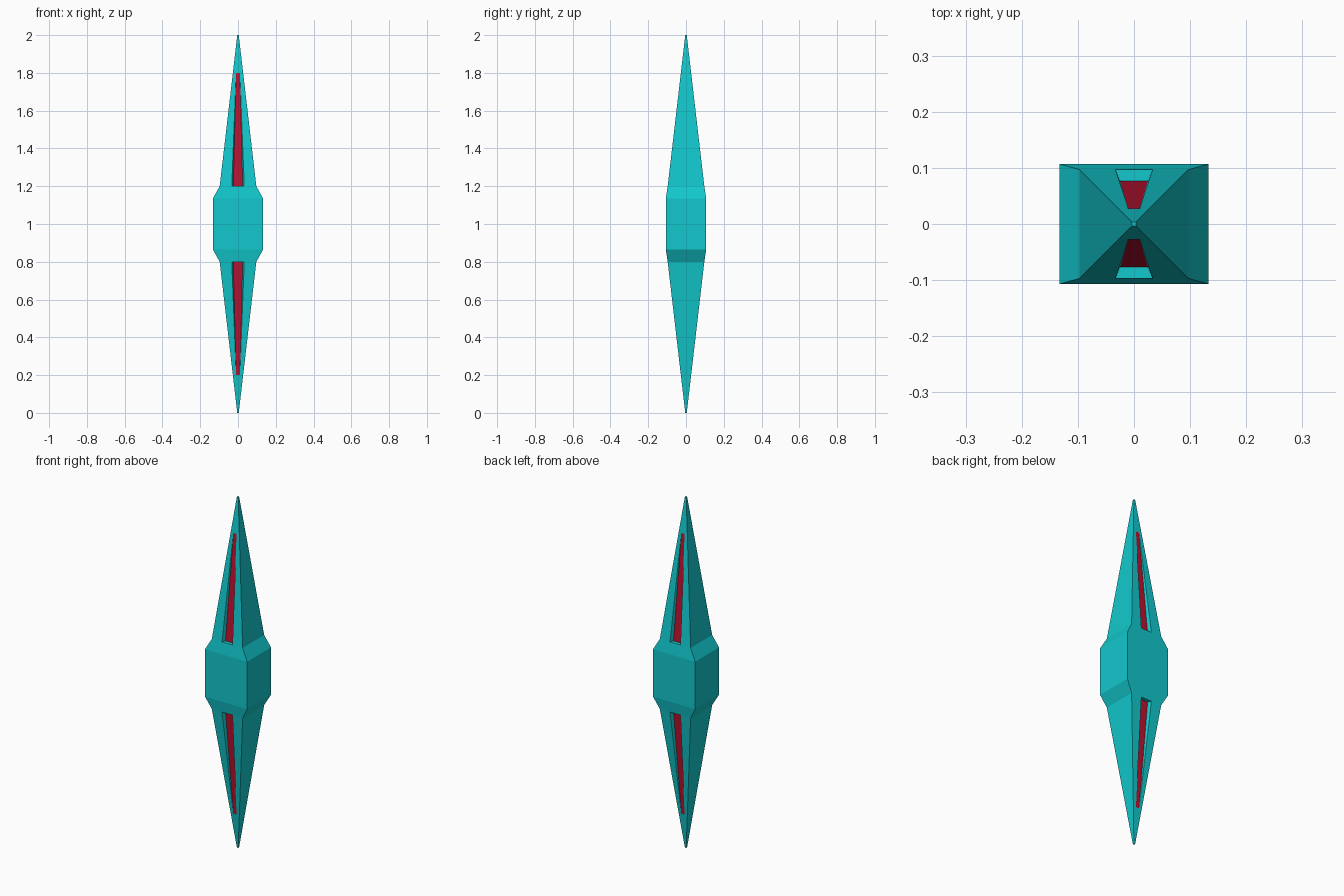
import bpy, bmesh

if "Cube" in bpy.data.objects:
    bpy.data.objects.remove(bpy.data.objects["Cube"])


def material(name, color):
    m = bpy.data.materials.new(name)
    m.diffuse_color = (*color, 1)
    m.use_nodes = True
    m.node_tree.nodes["Principled BSDF"].inputs["Base Color"].default_value = m.diffuse_color
    return m


# Half profile measured up from the centre: height, half width x, half depth y
HUB, ROOT, TIP = (0.135, 0.133, 0.107), (0.2, 0.097, 0.097), (1.0, 0.004, 0.004)
GROOVE_TOP = 0.8
surface_y = ROOT[2] + (TIP[2] - ROOT[2]) * (GROOVE_TOP - ROOT[0]) / (TIP[0] - ROOT[0])

bm = bmesh.new()


def face(points, mat=0):
    bm.faces.new([bm.verts.new(p) for p in points]).material_index = mat


for s in (1, -1):          # upper and lower spike
    def at(level, sx, sy):
        h, x, y = level
        return (sx * x, sy * y, 1 + s * h)

    # End cap
    face([at(TIP, a, b) for a, b in ((1, 1), (-1, 1), (-1, -1), (1, -1))])
    for f in (1, -1):
        # Plain side faces (left and right)
        for lo, hi in ((HUB, ROOT), (ROOT, TIP)):
            face([at(lo, f, -1), at(lo, f, 1), at(hi, f, 1), at(hi, f, -1)])

        # Groove on front and back: rim, sunken floor, walls and ledge
        rim_b = [at((0.2, 0.033, 0.097), q, f) for q in (-1, 1)]
        rim_t = [at((GROOVE_TOP, 0.01, surface_y), q, f) for q in (-1, 1)]
        floor = [at((0.2, 0.025, 0.077), q, f) for q in (-1, 1)]
        face([at(ROOT, -1, f), rim_b[0], rim_t[0], rim_t[1], rim_b[1],
              at(ROOT, 1, f), at(TIP, 1, f), at(TIP, -1, f)])
        face([at(HUB, -1, f), at(HUB, 1, f), at(ROOT, 1, f),
              rim_b[1], rim_b[0], at(ROOT, -1, f)])
        face([floor[0], floor[1], rim_t[1], rim_t[0]], 1)
        face([rim_b[0], rim_b[1], floor[1], floor[0]])
        for k in (0, 1):
            face([rim_b[k], floor[k], rim_t[k]])

# Central hub walls
h, x, y = HUB
corners = [(x, y), (-x, y), (-x, -y), (x, -y)]
for i in range(4):
    a, b = corners[i], corners[(i + 1) % 4]
    face([(*a, 1 - h), (*b, 1 - h), (*b, 1 + h), (*a, 1 + h)])

bmesh.ops.remove_doubles(bm, verts=bm.verts, dist=0.0005)
bmesh.ops.recalc_face_normals(bm, faces=bm.faces)

mesh = bpy.data.meshes.new("double_spike")
bm.to_mesh(mesh)
bm.free()
mesh.materials.append(material("teal", (0.006, 0.58, 0.61)))
mesh.materials.append(material("red", (0.50, 0.006, 0.03)))
bpy.context.collection.objects.link(bpy.data.objects.new("double_spike", mesh))
